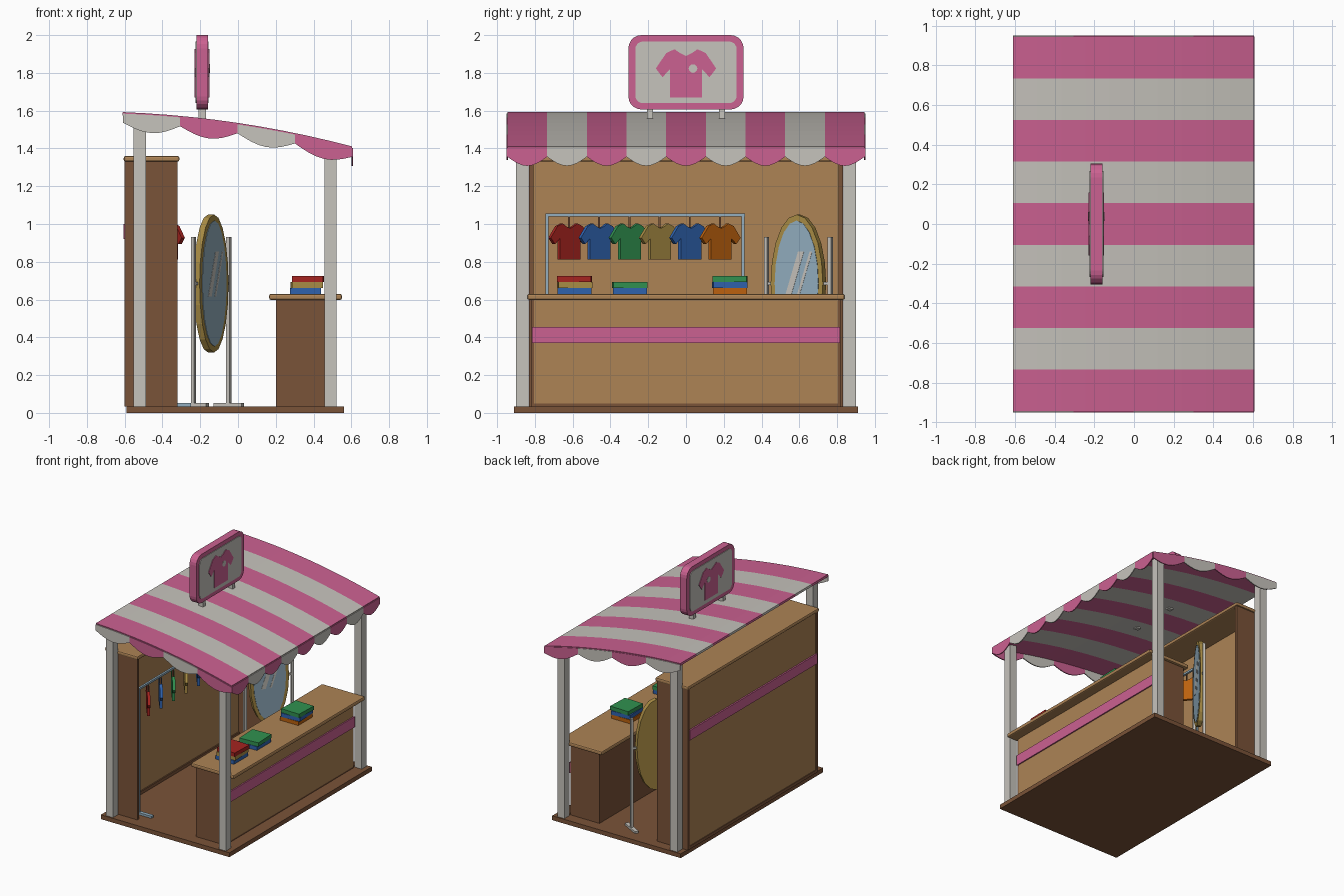
import bpy, bmesh
from math import sin, cos, pi, radians
from mathutils import Vector

cube = bpy.data.objects.get("Cube")
if cube:
    bpy.data.objects.remove(cube, do_unlink=True)


def material(name, code):
    srgb = [int(code[i:i + 2], 16) / 255 for i in range(0, 6, 2)]
    rgba = [((c + .055) / 1.055) ** 2.4 for c in srgb] + [1]
    m = bpy.data.materials.new(name)
    m.use_nodes = True
    m.diffuse_color = rgba
    m.node_tree.nodes["Principled BSDF"].inputs["Base Color"].default_value = rgba
    return m


brown = material("dark_wood", "7A5338")
tan = material("light_wood", "AD8355")
pink = material("pink", "CB6191")
white = material("off_white", "C6C3BC")
red = material("red", "A5231F")
blue = material("blue", "2F62AE")
green = material("green", "319150")
gold = material("gold", "AA8D45")
orange = material("orange", "BC610E")
glass = material("pale_blue", "93AFC0")


def finish(name, bm, mats, loc=(0, 0, 0), turn=0):
    bmesh.ops.recalc_face_normals(bm, faces=bm.faces)
    mesh = bpy.data.meshes.new(name)
    bm.to_mesh(mesh)
    bm.free()
    for m in mats:
        mesh.materials.append(m)
    ob = bpy.data.objects.new(name, mesh)
    bpy.context.collection.objects.link(ob)
    ob.location = loc
    ob.rotation_euler.z = radians(turn)
    return ob


def box(name, mat, x, y, z, turn=0, bevel=0):
    """Box from (low, high) pairs, turned about its own centre."""
    bm = bmesh.new()
    bmesh.ops.create_cube(bm, size=1)
    bmesh.ops.scale(bm, vec=[b - a for a, b in (x, y, z)], verts=bm.verts)
    ob = finish(name, bm, [mat], [(a + b) / 2 for a, b in (x, y, z)], turn)
    if bevel:
        mod = ob.modifiers.new("round", 'BEVEL')
        mod.width, mod.segments = bevel, 2
    return ob


def plate(name, mat, outline, depth, loc, turn=0):
    """Outline in the local y-z plane, given a depth along local x."""
    bm = bmesh.new()
    face = bm.faces.new([bm.verts.new((-depth / 2, y, z)) for y, z in outline])
    ext = bmesh.ops.extrude_face_region(bm, geom=[face])
    moved = [v for v in ext["geom"] if isinstance(v, bmesh.types.BMVert)]
    bmesh.ops.translate(bm, vec=(depth, 0, 0), verts=moved)
    return finish(name, bm, [mat], loc, turn)


def oval(ry, rz, n):
    return [(ry * cos(2 * pi * i / n), rz * sin(2 * pi * i / n)) for i in range(n)]


def rounded(hy, hz, r, n=5):
    pts = []
    for k, (sy, sz) in enumerate([(1, 1), (-1, 1), (-1, -1), (1, -1)]):
        for i in range(n + 1):
            a = (k + i / n) * pi / 2
            pts.append((sy * (hy - r) + r * cos(a), sz * (hz - r) + r * sin(a)))
    return pts


def shirt(w, h):
    half = [(.2, .42), (.38, .5), (.65, .42), (1, .1), (.78, -.08), (.53, .08), (.53, -.5)]
    right = [(y * w, z * h) for y, z in half]
    return right + [(-y, z) for y, z in reversed(right)] + [(0, .36 * h)]


def roof_z(x):
    return 1.535 - .15 * x - .092 * x * x


# Floor and corner posts
box("floor", brown, (-.59, .56), (-.91, .91), (0, .035))
for side in (-1, 1):
    y = sorted((side * .835, side * .9))
    for label, x in (("back", -.52), ("front", .49)):
        box(label + "_post", white, (x - .032, x + .032), y, (.03, roof_z(x) - .015))

# Counter
box("counter_body", brown, (.2, .46), (-.82, .82), (.035, .6))
box("counter_panel", tan, (.455, .465), (-.805, .805), (.05, .6))
box("counter_stripe", pink, (.46, .475), (-.815, .815), (.37, .455))
box("counter_top", tan, (.165, .55), (-.84, .84), (.598, .63), bevel=.01)

# Back wall with side wings
box("back_wall", tan, (-.595, -.56), (-.81, .81), (.05, 1.335))
box("back_sill", brown, (-.6, -.55), (-.81, .81), (.035, .06))
box("back_stripe", pink, (-.607, -.59), (-.815, .815), (.92, 1))
for side in (-1, 1):
    box("wall_wing", brown, (-.6, -.32), sorted((side * .807, side * .83)), (.035, 1.335))
box("wall_cap", tan, (-.605, -.31), (-.84, .84), (1.33, 1.36), bevel=.01)

# Striped awning
W, X0, X1, STRIPES, STEPS = .945, -.61, .605, 9, 10
bm = bmesh.new()
rows = []
for j in range(STRIPES + 1):
    y = -W + 2 * W * j / STRIPES
    xs = [X0 + (X1 - X0) * i / STEPS for i in range(STEPS + 1)]
    rows.append([bm.verts.new((x, y, roof_z(x))) for x in xs])
for j in range(STRIPES):
    for i in range(STEPS):
        f = bm.faces.new((rows[j][i], rows[j][i + 1], rows[j + 1][i + 1], rows[j + 1][i]))
        f.material_index = j % 2
awning = finish("awning", bm, [pink, white])
mod = awning.modifiers.new("thickness", 'SOLIDIFY')
mod.thickness, mod.offset = .018, -1


def valance(name, start, end, count, colours, height, loc, turn):
    step, n = (end - start) / count, 8
    for k in range(count):
        ts = [i / n for i in range(n + 1)]
        ys = [start + step * (k + t) for t in ts]
        top = [(y, height(y) - .008) for y in ys]
        low = [(y, height(y) - .055 - .048 * sin(pi * t)) for y, t in zip(ys, ts)]
        plate(name, colours[k % 2], top + low[::-1], .008, loc, turn)


valance("front_valance", -W, W, STRIPES, (pink, white), lambda y: roof_z(X1), (X1, 0, 0), 0)
for side in (-1, 1):
    valance("side_valance", X0, X1, 4, (white, pink), roof_z, (0, side * (W + .001), 0), -90)

# Roof sign
SX, SZ = -.19, 1.803
plate("sign_frame", pink, rounded(.305, .197, .07), .06, (SX, 0, SZ))
plate("sign_panel", white, rounded(.268, .163, .04), .07, (SX, 0, SZ))
plate("sign_shirt", pink, shirt(.16, .255), .078, (SX, 0, SZ - .005))
plate("sign_dot", white, oval(.023, .023, 12), .082, (SX, .037, SZ + .02))
for y in (-.19, .19):
    box("sign_foot", white, (SX - .02, SX + .02), (y - .016, y + .016), (1.53, 1.62))

# Clothes rack
RX = -.37
box("rack_bar", glass, (RX - .008, RX + .008), (-.745, .312), (1.04, 1.056))
for y in (-.735, .303):
    box("rack_leg", glass, (RX - .008, RX + .008), (y - .008, y + .008), (.035, 1.05))
    box("rack_foot", glass, (RX - .12, RX + .12), (y - .015, y + .015), (.035, .052))
for i, mat in enumerate((red, blue, green, gold, blue, orange)):
    y = -.62 + .16 * i
    plate("hanging_shirt", mat, shirt(.13, .19), .022, (RX, y, .908), 38)
    box("hanger_hook", brown, (RX - .005, RX + .005), (y - .005, y + .005), (.96, 1.045))

# Standing mirror
TURN = -29
centre = Vector((-.1425, .595, .685))
facing = Vector((cos(radians(TURN)), sin(radians(TURN)), 0))
across = Vector((-facing.y, facing.x, 0))
plate("mirror_frame", gold, oval(.158, .365, 20), .036, centre, TURN)
plate("mirror_glass", glass, oval(.132, .333, 20), .006, centre + facing * .018, TURN)
for low, width in ((-.07, .036), (0, .016)):
    streak = [(low, -.07), (low + width, -.07), (low + width + .08, .17), (low + .08, .17)]
    plate("mirror_glint", white, streak, .004, centre + facing * .0205, TURN)
for side in (-1, 1):
    p = centre + across * side * .193
    box("mirror_post", white, (p.x - .01, p.x + .01), (p.y - .01, p.y + .01), (.035, .93), TURN)
    box("mirror_foot", white, (p.x - .085, p.x + .085), (p.y - .015, p.y + .015), (.035, .052), TURN)
    q = centre + across * side * .172
    box("mirror_pivot", white, (q.x - .008, q.x + .008), (q.y - .025, q.y + .025), (.677, .693), TURN)

# Folded clothes on the counter
for y, mats in ((-.59, (blue, gold, red)), (-.297, (blue, green)), (.232, (orange, blue, green))):
    for k, mat in enumerate(mats):
        x, z = .358 + .006 * k, .63 + .032 * k
        box("folded_clothes", mat, (x - .082, x + .082), (y - .09, y + .09), (z, z + .031), (0, 3, -2)[k])
